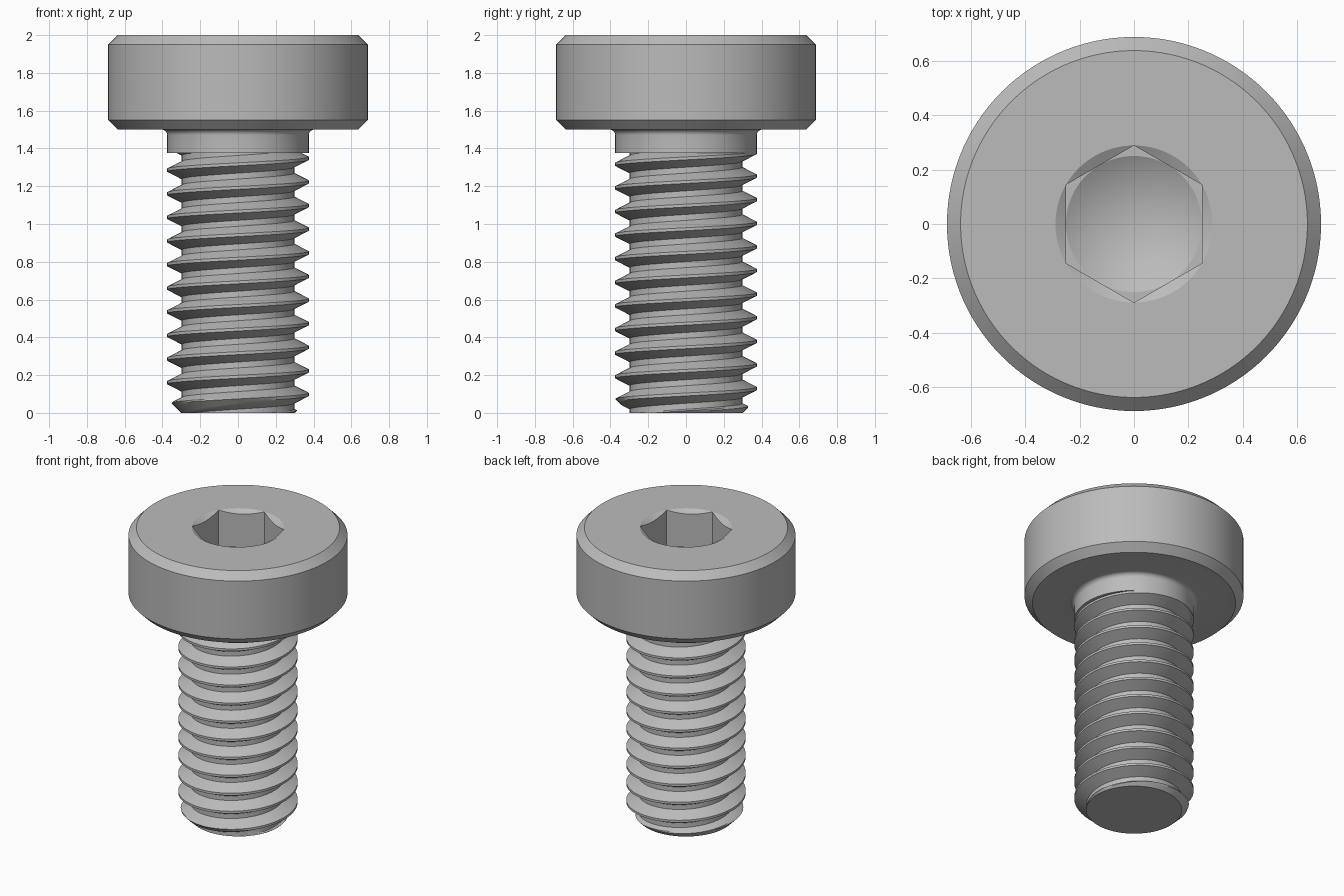
import bpy, bmesh
from math import sin, cos, tan, pi, radians

if "Cube" in bpy.data.objects:
    bpy.data.objects.remove(bpy.data.objects["Cube"])

N = 120                    # segments around the axis
HEAD_R, SHANK_R = 0.6875, 0.375
PITCH, ROOT_R = 0.125, 0.298
THREAD_TOP = 1.375
APOTHEM = 0.25             # hex socket, half the width across flats
RIM_R = APOTHEM / cos(pi / 6)

steel = bpy.data.materials.new("grey_steel")
steel.use_nodes = True
steel.diffuse_color = (0.5, 0.5, 0.5, 1)
steel.node_tree.nodes["Principled BSDF"].inputs["Base Color"].default_value = (0.5, 0.5, 0.5, 1)


def build(name, rows, point, steps=N):
    """Skin a grid of rows around the axis, then weld the seam and poles."""
    bm = bmesh.new()
    grid = [[bm.verts.new(point(row, j)) for j in range(steps + 1)] for row in rows]
    for low, high in zip(grid, grid[1:]):
        for j in range(steps):
            bm.faces.new((low[j], low[j + 1], high[j + 1], high[j]))
    bmesh.ops.remove_doubles(bm, verts=bm.verts, dist=1e-5)
    bmesh.ops.dissolve_degenerate(bm, edges=bm.edges, dist=1e-5)
    # Close the open end of the thread
    rim = [e for e in bm.edges if e.is_boundary]
    if rim:
        bmesh.ops.holes_fill(bm, edges=rim, sides=0)
    bmesh.ops.recalc_face_normals(bm, faces=bm.faces)
    mesh = bpy.data.meshes.new(name)
    bm.to_mesh(mesh)
    bm.free()
    mesh.materials.append(steel)
    obj = bpy.data.objects.new(name, mesh)
    bpy.context.collection.objects.link(obj)
    bpy.ops.object.select_all(action='DESELECT')
    obj.select_set(True)
    bpy.context.view_layer.objects.active = obj
    bpy.ops.object.shade_smooth_by_angle(angle=radians(25))
    return obj


# Head, plain shank and hex socket in one turned outline
def hex_radius(a):
    """Distance from the axis to the hexagon, flats facing +x and -x."""
    return APOTHEM / cos((a + pi / 6) % (pi / 3) - pi / 6)


def socket_chamfer(a):
    r = hex_radius(a)
    return r, 2 - (RIM_R - r) * tan(pi / 6)


def fixed(r, z):
    return lambda a: (r, z)


fillet = [fixed(SHANK_R + 0.03 * (1 - cos(t * pi / 12)), 1.47 + 0.03 * sin(t * pi / 12))
          for t in range(7)]
outline = [fixed(0, THREAD_TOP), fixed(SHANK_R, THREAD_TOP)] + fillet + [
    fixed(HEAD_R - 0.05, 1.5), fixed(HEAD_R, 1.55),
    fixed(HEAD_R, 1.95), fixed(HEAD_R - 0.05, 2), fixed(RIM_R, 2),
    socket_chamfer,
    lambda a: (hex_radius(a), 1.75),
    fixed(APOTHEM, 1.75),
    fixed(0, 1.75 - APOTHEM * tan(pi / 6)),
]


def turned_point(row, j):
    a = 2 * pi * (j % N) / N
    r, z = row(a)
    return r * cos(a), r * sin(a), z


build("head_and_shank", outline, turned_point)

# Thread: helical rows, cut flat at both ends and by the tip chamfer
CREST = 0.0975             # height of the first crest on the +x side
HALF_FLAT = PITCH / 16
FLANK_END = PITCH * 3 / 8


def thread_radius(u):
    d = abs((u - CREST + PITCH / 2) % PITCH - PITCH / 2)
    t = min(max((d - HALF_FLAT) / (FLANK_END - HALF_FLAT), 0), 1)
    return SHANK_R + (ROOT_R - SHANK_R) * t


def thread_point(u, j):
    a = 2 * pi * j / N
    z = min(max(u + PITCH * j / N, 0), THREAD_TOP)
    r = min(thread_radius(z - PITCH * j / N), 0.30 + z)
    return r * cos(a), r * sin(a), z


marks = [i / 16 for i in (-6, -5, -4, -3, -2, -1, 1, 2, 3, 4, 5, 6)]
helix_rows = [CREST + PITCH * (turn + m) for turn in range(-3, 13) for m in marks]
build("threaded_shaft", helix_rows, thread_point)
